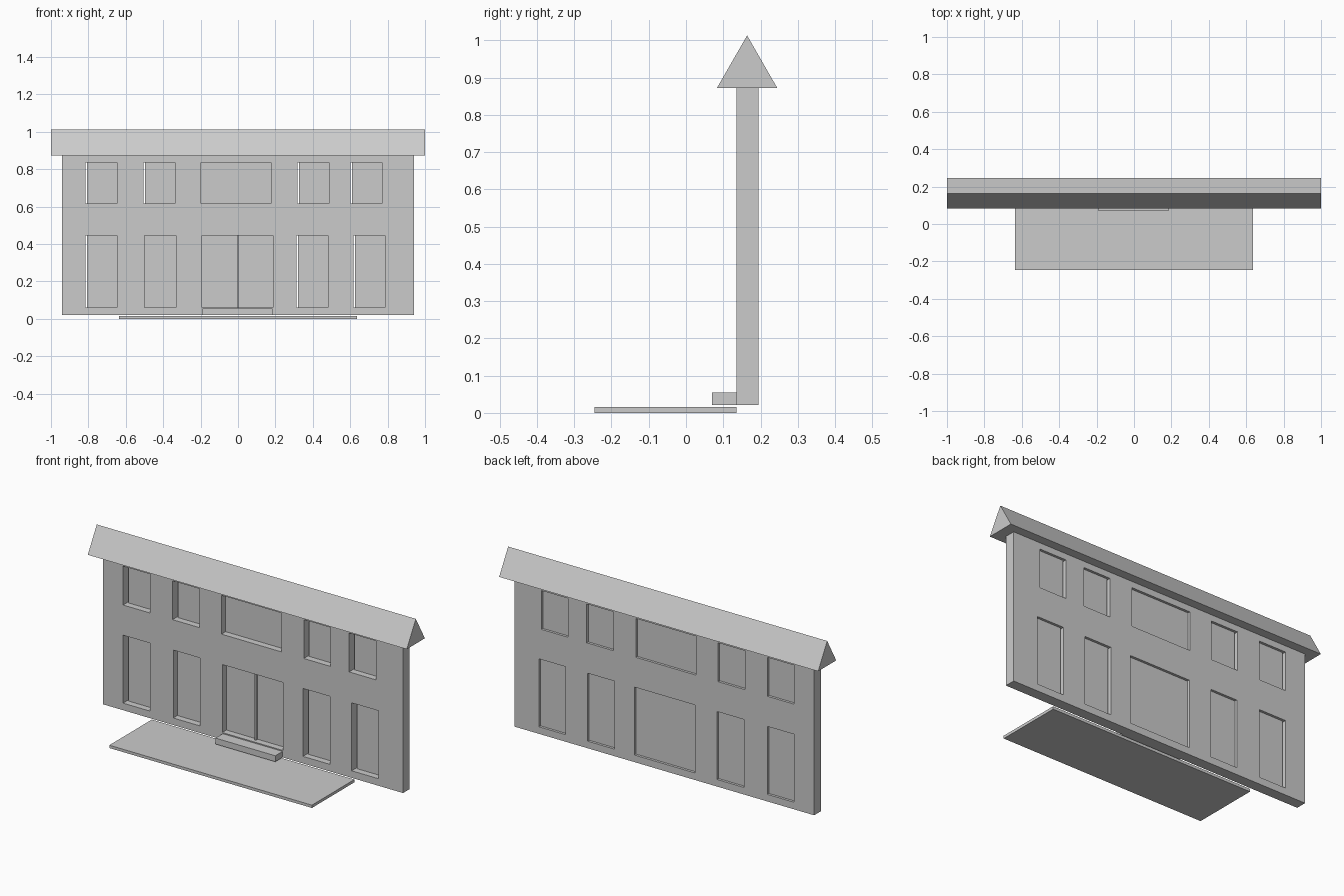
import bpy, bmesh

if "Cube" in bpy.data.objects:
    bpy.data.objects.remove(bpy.data.objects["Cube"])

WALL_Y0, WALL_Y1 = 0.135, 0.195
PANE_Y0, PANE_Y1 = 0.172, 0.181
GAP = 0.008


def add_box(bm, x0, x1, y0, y1, z0, z1):
    verts = bmesh.ops.create_cube(bm, size=1)["verts"]
    for v in verts:
        v.co.x = x1 if v.co.x > 0 else x0
        v.co.y = y1 if v.co.y > 0 else y0
        v.co.z = z1 if v.co.z > 0 else z0


def finish(name, bm):
    bmesh.ops.recalc_face_normals(bm, faces=bm.faces)
    mesh = bpy.data.meshes.new(name)
    bm.to_mesh(mesh)
    bm.free()
    ob = bpy.data.objects.new(name, mesh)
    bpy.context.collection.objects.link(ob)
    return ob


def boxes(name, *dims):
    bm = bmesh.new()
    for d in dims:
        add_box(bm, *d)
    return finish(name, bm)


# Openings: left x, width, z range, and whether a slit shows left of the pane
UPPER, LOWER = (0.617, 0.837), (0.061, 0.446)
openings = [("upper_window", x, 0.168, UPPER, True) for x in (-0.815, -0.505, 0.318, 0.602)]
openings += [("lower_window", x, 0.168, LOWER, x != -0.5) for x in (-0.815, -0.5, 0.313, 0.618)]
openings += [("wide_upper_window", -0.198, 0.375, UPPER, False),
             ("door_panel", -0.193, 0.38, LOWER, False)]

# Wall with all openings cut through
wall = boxes("facade_wall", (-0.94, 0.94, WALL_Y0, WALL_Y1, 0.021, 0.873))
cutter = boxes("opening_cutter", *[(x, x + w, 0.0, 0.3, *z) for _, x, w, z, _ in openings])
cutter.hide_render = True
mod = wall.modifiers.new("openings", "BOOLEAN")
mod.operation = "DIFFERENCE"
mod.solver = "EXACT"
mod.object = cutter
bpy.context.view_layer.objects.active = wall
bpy.ops.object.modifier_apply(modifier=mod.name)
bpy.data.objects.remove(cutter)

# Thin recessed panes
for name, x, w, z, slit in openings:
    boxes(name, (x + (GAP if slit else 0), x + w, PANE_Y0, PANE_Y1, *z))

# Divider between the two door leaves
boxes("door_divider", (-0.005, 0.003, 0.156, PANE_Y0, *LOWER))

# Gabled roof: triangle profile extruded along x
bm = bmesh.new()
profile = [(0.083, 0.872), (0.245, 0.872), (0.164, 1.013)]
face = bm.faces.new([bm.verts.new((-1, y, z)) for y, z in profile])
ext = bmesh.ops.extrude_face_region(bm, geom=[face], use_keep_orig=True)["geom"]
bmesh.ops.translate(bm, vec=(2, 0, 0), verts=[g for g in ext if isinstance(g, bmesh.types.BMVert)])
finish("gable_roof", bm)

# Door step and forecourt slab
boxes("door_step", (-0.19, 0.185, 0.07, WALL_Y0, 0.021, 0.055))
boxes("forecourt_slab", (-0.635, 0.635, -0.245, WALL_Y0, 0.0, 0.016))
